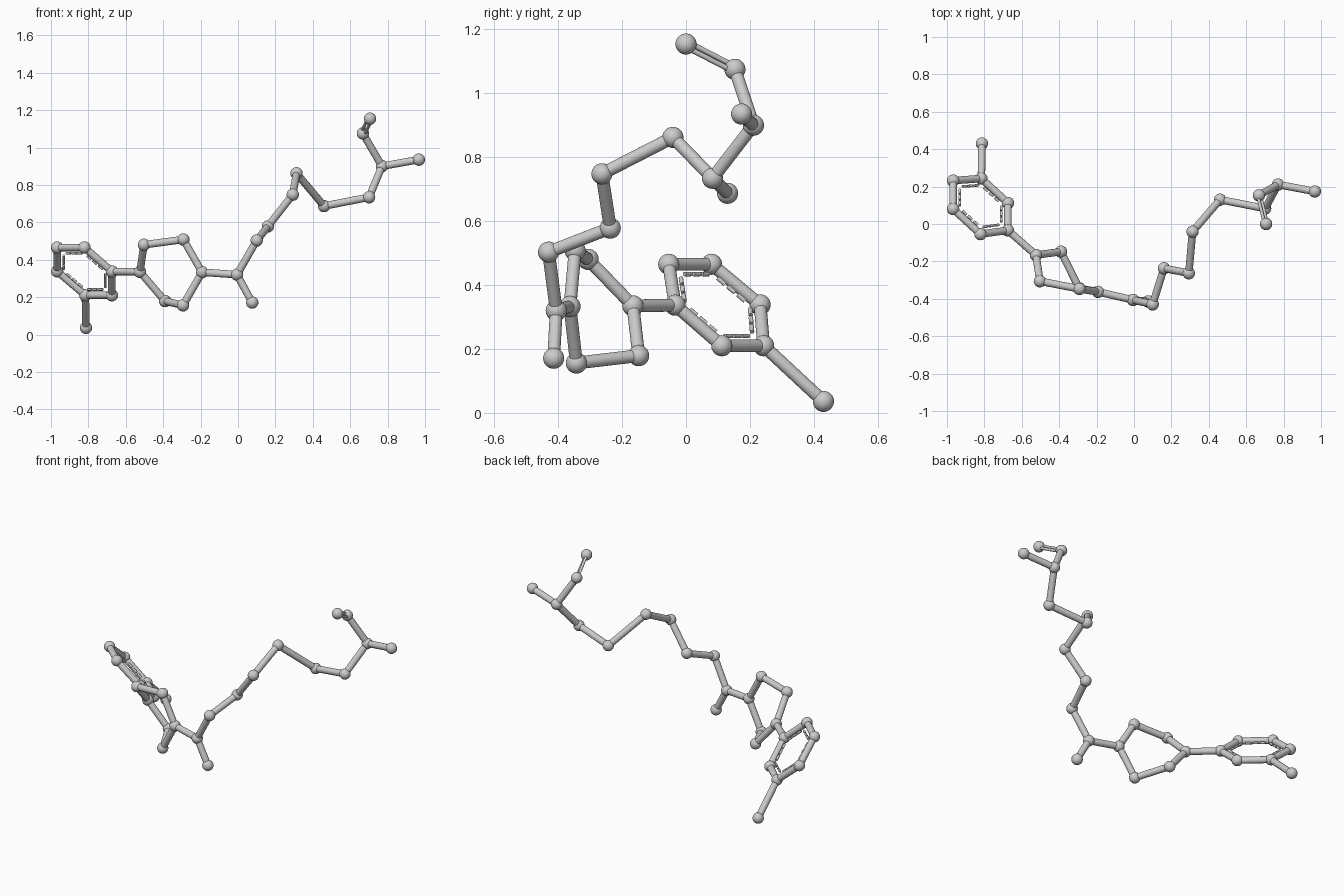
import bpy, bmesh
from mathutils import Vector, Matrix

if "Cube" in bpy.data.objects:
    bpy.data.objects.remove(bpy.data.objects["Cube"])

BALL, ROD, THIN, DASH = 0.033, 0.020, 0.0085, 0.007


def new_object(name, bm):
    mesh = bpy.data.meshes.new(name)
    bm.to_mesh(mesh)
    bm.free()
    obj = bpy.data.objects.new(name, mesh)
    bpy.context.collection.objects.link(obj)
    return obj


def ball(name, p):
    bm = bmesh.new()
    bmesh.ops.create_uvsphere(bm, u_segments=32, v_segments=16, radius=BALL)
    for f in bm.faces:
        f.smooth = True
    new_object(name, bm).location = p


def rod(name, a, b, r):
    a, b = Vector(a), Vector(b)
    d = b - a
    bm = bmesh.new()
    bmesh.ops.create_cone(bm, cap_ends=True, segments=24, radius1=r, radius2=r, depth=d.length)
    for f in bm.faces:
        f.smooth = len(f.verts) == 4
    obj = new_object(name, bm)
    obj.matrix_world = Matrix.Translation((a + b) / 2) @ d.to_track_quat('Z', 'Y').to_matrix().to_4x4()


# Joint positions
aromatic = [(-.674, -.034, .337), (-.674, .112, .210), (-.816, .243, .210),
            (-.967, .232, .338), (-.967, .080, .465), (-.821, -.054, .465)]
saturated = [(-.524, -.166, .335), (-.390, -.148, .179), (-.294, -.343, .156),
             (-.192, -.363, .333), (-.292, -.347, .508), (-.503, -.306, .480)]
chain = [(-.005, -.406, .320), (.100, -.430, .503), (.160, -.237, .578),
         (.293, -.263, .748), (.313, -.041, .862), (.460, .130, .687),
         (.701, .083, .734), (.770, .211, .900), (.668, .153, 1.075),
         (.706, .000, 1.154)]
side_oxygen = (.076, -.414, .171)
end_methyl = (.967, .174, .935)
ring_methyl = (-.813, .430, .036)

# Balls
for name, pts in (("aromatic_ring_ball", aromatic), ("saturated_ring_ball", saturated),
                  ("chain_ball", chain),
                  ("branch_ball", [side_oxygen, end_methyl, ring_methyl])):
    for i, p in enumerate(pts):
        ball(f"{name}_{i + 1}", p)

# Ring rods
for name, ring in (("aromatic_ring_rod", aromatic), ("saturated_ring_rod", saturated)):
    for i in range(6):
        rod(f"{name}_{i + 1}", ring[i], ring[(i + 1) % 6], ROD)

# Chain rods, all single except the last
for i in range(len(chain) - 2):
    rod(f"chain_rod_{i + 1}", chain[i], chain[i + 1], ROD)

# Linking and branch rods
rod("ring_link_rod", aromatic[0], saturated[0], ROD)
rod("chain_link_rod", saturated[3], chain[0], ROD)
rod("side_branch_rod", chain[0], side_oxygen, ROD)
rod("end_branch_rod", chain[7], end_methyl, ROD)
rod("ring_branch_rod", aromatic[2], ring_methyl, ROD)

# Double rod at the chain end, offset in the plane of its neighbour
a, b, n = Vector(chain[8]), Vector(chain[9]), Vector(chain[7])
axis = (b - a).normalized()
side = (n - a) - axis * (n - a).dot(axis)
side.normalize()
for s in (-1, 1):
    off = side * s * 0.0115
    rod("double_rod_" + ("outer" if s < 0 else "inner"), a + off, b + off, THIN)

# Dashed inner hexagon
centre = sum((Vector(p) for p in aromatic), Vector()) / 6
inner = [centre.lerp(Vector(p), 0.76) for p in aromatic]
for i in range(6):
    p, q = inner[i], inner[(i + 1) % 6]
    for k in range(3):
        t = 0.13 + k * 0.27
        rod(f"inner_dash_{i + 1}_{k + 1}", p.lerp(q, t), p.lerp(q, t + 0.20), DASH)
